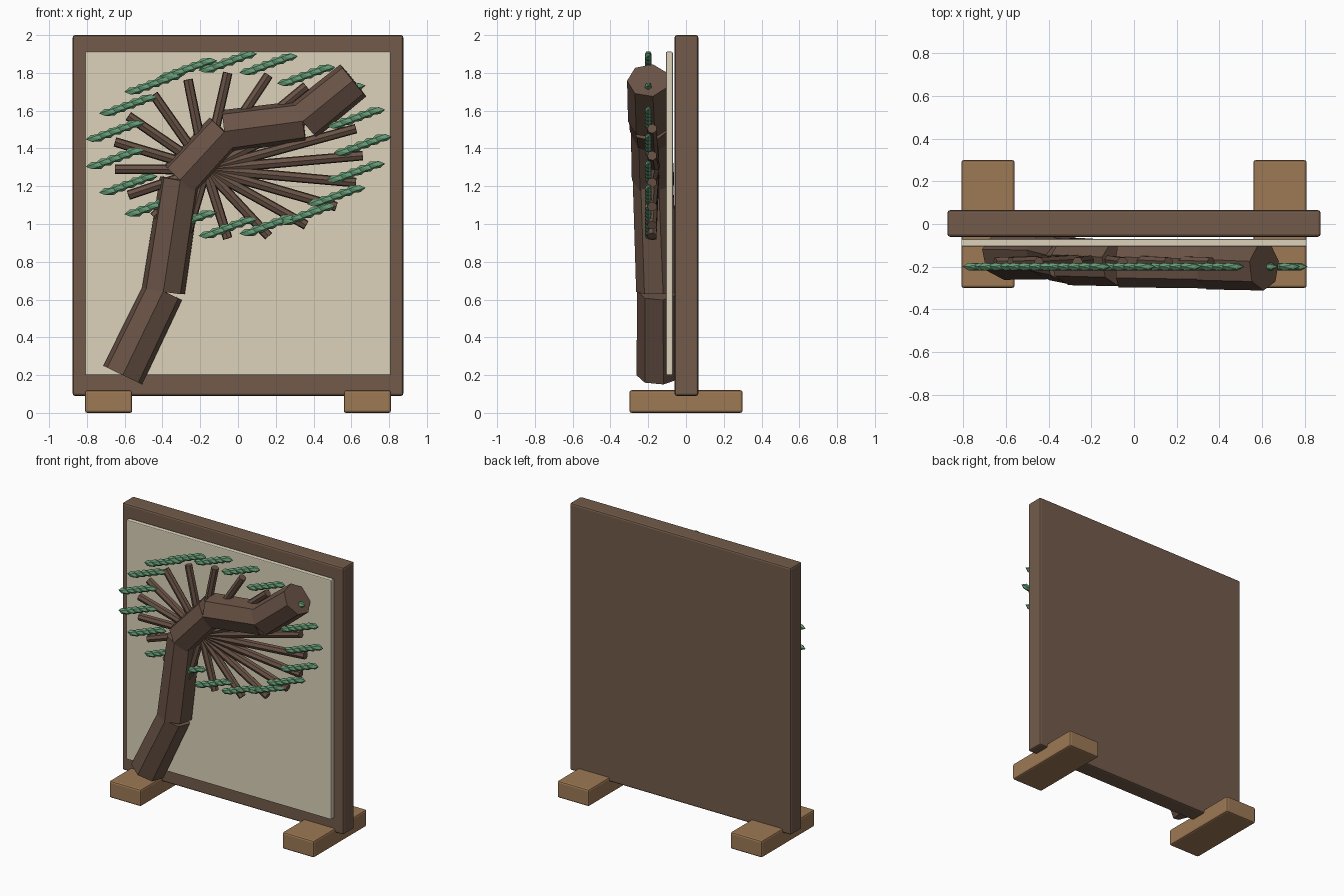
import bpy, bmesh, math
from mathutils import Vector, Matrix

if "Cube" in bpy.data.objects:
    bpy.data.objects.remove(bpy.data.objects["Cube"])


def material(name, rgb):
    m = bpy.data.materials.new(name)
    m.diffuse_color = (*rgb, 1)
    m.use_nodes = True
    m.node_tree.nodes["Principled BSDF"].inputs["Base Color"].default_value = m.diffuse_color
    return m


DARK = material("dark_wood", (0.17, 0.105, 0.07))
LIGHT = material("light_wood", (0.34, 0.19, 0.09))
CREAM = material("cream", (0.72, 0.65, 0.50))
BARK = material("bark", (0.14, 0.085, 0.06))
GREEN = material("needle_green", (0.13, 0.33, 0.18))


def make(name, bm, mat):
    me = bpy.data.meshes.new(name)
    bm.to_mesh(me)
    bm.free()
    me.materials.append(mat)
    ob = bpy.data.objects.new(name, me)
    bpy.context.collection.objects.link(ob)
    return ob


def box(name, lo, hi, mat, bevel):
    lo, hi = Vector(lo), Vector(hi)
    bm = bmesh.new()
    bmesh.ops.create_cube(bm, size=1, matrix=Matrix.Translation((lo + hi) / 2)
                          @ Matrix.Diagonal((*(hi - lo), 1)))
    ob = make(name, bm, mat)
    mod = ob.modifiers.new("bevel", 'BEVEL')
    mod.width, mod.segments = bevel, 2
    return ob


def rod(bm, a, b, r1, r2, sides):
    # faceted prism from a to b with one corner facing the front
    a, b = Vector(a), Vector(b)
    d = b - a
    z = d.normalized()
    y = Vector((0, -1, 0))
    y = (y - z * y.dot(z)).normalized()
    x = y.cross(z)
    rot = Matrix((x, y, z)).transposed().to_4x4()
    bmesh.ops.create_cone(bm, cap_ends=True, segments=sides, radius1=r1, radius2=r2,
                          depth=d.length, matrix=Matrix.Translation((a + b) / 2) @ rot)


# board, picture panel and feet
box("screen_frame", (-0.875, -0.06, 0.09), (0.875, 0.065, 2.0), DARK, 0.012)
box("picture_panel", (-0.81, -0.106, 0.2), (0.81, -0.07, 1.912), CREAM, 0.006)
for side, x in (("left", -0.685), ("right", 0.685)):
    box(side + "_foot", (x - 0.125, -0.3, 0), (x + 0.125, 0.3, 0.12), LIGHT, 0.012)

# bent trunk made of separate straight pieces
path = [(-0.61, -0.145, 0.20), (-0.395, -0.147, 0.645), (-0.305, -0.17, 1.235),
        (-0.07, -0.18, 1.49), (0.345, -0.19, 1.545), (0.61, -0.20, 1.76)]
for i, (a, b) in enumerate(zip(path, path[1:])):
    bm = bmesh.new()
    rod(bm, a, b, 0.117, 0.112, 7)
    make(f"trunk_{i + 1}", bm, BARK)

# branches fan from a hub to an ellipse, each tip carrying a chain of needle tufts
branches, tufts = bmesh.new(), bmesh.new()
hub = (-0.17, -0.165, 1.29)
N = 19
for i in range(N):
    t = 2 * math.pi * i / N
    tx, tz = 0.66 * math.cos(t), 1.362 + 0.44 * math.sin(t)
    rod(branches, hub, (tx, -0.18, tz), 0.028, 0.026, 7)
    for k in range(-2, 3):
        pos = Matrix.Translation((tx + 0.05 * k, -0.2, tz + 0.057 + 0.0185 * k))
        bmesh.ops.create_icosphere(tufts, subdivisions=1, radius=1,
                                   matrix=pos @ Matrix.Rotation(-0.12, 4, 'Y')
                                   @ Matrix.Rotation(math.pi / 2, 4, 'Y')
                                   @ Matrix.Diagonal((0.023, 0.021, 0.055, 1)))
make("branches", branches, BARK)
make("needle_tufts", tufts, GREEN)
